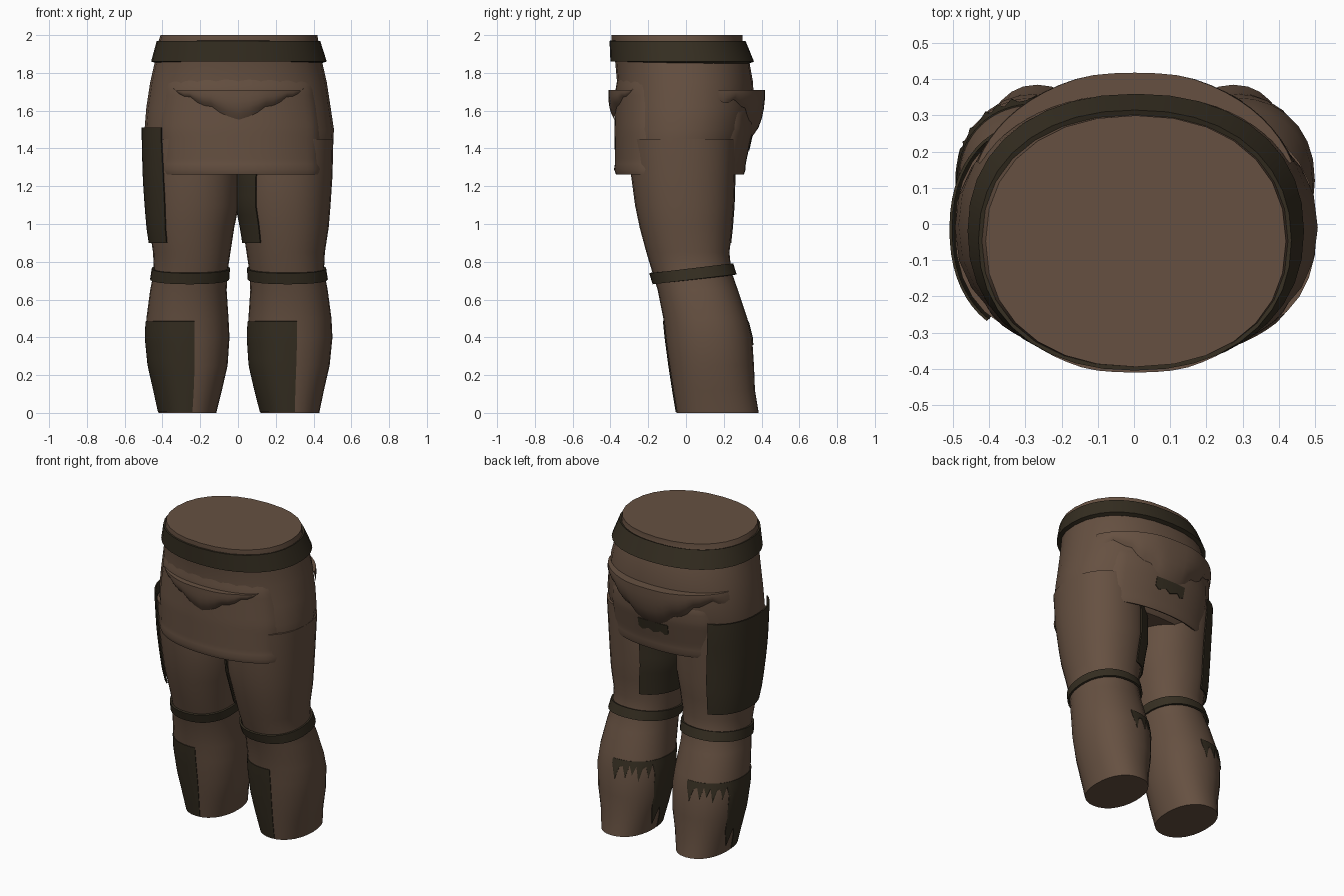
import bpy, math

if "Cube" in bpy.data.objects:
    bpy.data.objects.remove(bpy.data.objects["Cube"])

def material(name, rgb):
    m = bpy.data.materials.new(name)
    m.diffuse_color = (*rgb, 1)
    m.use_nodes = True
    m.node_tree.nodes["Principled BSDF"].inputs["Base Color"].default_value = m.diffuse_color
    return m

BROWN = material("brown cloth", (0.132, 0.081, 0.053))
DARK = material("dark leather", (0.036, 0.0275, 0.0155))

def section_at(sections, z):
    """Blend the (z, x0, x1, y0, y1) outlines at a height."""
    z = max(sections[-1][0], min(sections[0][0], z))
    for a, b in zip(sections, sections[1:]):
        if b[0] <= z <= a[0]:
            t = (a[0] - z) / (a[0] - b[0])
            return [p + (q - p) * t for p, q in zip(a[1:], b[1:])]

def point(sections, deg, z, offset=0, power=2.2):
    x0, x1, y0, y1 = section_at(sections, z)
    c, s = math.cos(math.radians(deg)), math.sin(math.radians(deg))
    ex = math.copysign(abs(c) ** (2 / power), c)
    ey = math.copysign(abs(s) ** (2 / power), s)
    return ((x0 + x1) / 2 + ((x1 - x0) / 2 + offset) * ex,
            (y0 + y1) / 2 + ((y1 - y0) / 2 + offset) * ey, z)

def finish(name, verts, faces, mat, thick=0, angle=40):
    me = bpy.data.meshes.new(name)
    me.from_pydata(verts, [], faces)
    me.materials.append(mat)
    ob = bpy.data.objects.new(name, me)
    bpy.context.collection.objects.link(ob)
    bpy.ops.object.select_all(action="DESELECT")
    ob.select_set(True)
    bpy.context.view_layer.objects.active = ob
    if thick:
        mod = ob.modifiers.new("thickness", "SOLIDIFY")
        mod.thickness, mod.offset = thick, -1
        bpy.ops.object.modifier_apply(modifier=mod.name)
    bpy.ops.object.shade_smooth_by_angle(angle=math.radians(angle))
    return ob

def loft(name, sections, mat, n=28):
    """Closed solid through all outlines."""
    verts = [point(sections, 360 * i / n, s[0]) for s in sections for i in range(n)]
    faces = [(r * n + i, (r + 1) * n + i, (r + 1) * n + (i + 1) % n, r * n + (i + 1) % n)
             for r in range(len(sections) - 1) for i in range(n)]
    last = (len(sections) - 1) * n
    faces += [tuple(range(n)), tuple(last + i for i in reversed(range(n)))]
    return finish(name, verts, faces, mat)

def shell(name, sections, a0, a1, top, bottom, mat, offset=0.0, thick=0.006,
          cols=20, rows=8, tilt=0, blend=0):
    """Cloth panel wrapped on the outlines; bottom may vary with angle.
    blend sinks the top and side edges into the body."""
    verts, faces = [], []
    ring = a1 - a0 == 360
    count = cols if ring else cols + 1
    for i in range(count):
        u = i / cols
        a = a0 + (a1 - a0) * u
        zb = bottom(i, a) if callable(bottom) else bottom
        for j in range(rows + 1):
            v = j / rows
            z = top + (zb - top) * v
            sink = blend * max(0, 1 - 8 * min(u, 1 - u), 1 - 5 * v)
            x, y, _ = point(sections, a, z, offset - sink)
            verts.append((x, y, z + tilt * y))
    w = rows + 1
    for i in range(cols):
        k, m = i * w, (i + 1) % count * w
        faces += [(k + j, k + j + 1, m + j + 1, m + j) for j in range(rows)]
    return finish(name, verts, faces, mat, thick)

# hips and waist
hips = [(2.0, -.41, .42, -.395, .30), (1.97, -.42, .425, -.395, .30),
        (1.86, -.44, .445, -.375, .335), (1.75, -.465, .47, -.365, .355),
        (1.62, -.485, .49, -.365, .36), (1.5, -.495, .508, -.365, .345),
        (1.38, -.49, .50, -.355, .31), (1.30, -.47, .48, -.33, .27),
        (1.268, -.45, .46, -.28, .24)]
loft("hips", hips, BROWN)

# legs, mirrored
leg = [(1.45, .03, .505, -.30, .27), (1.25, .0, .50, -.29, .26), (1.1, .0, .49, -.27, .255),
       (.98, .025, .48, -.245, .245), (.85, .045, .46, -.21, .23), (.75, .06, .455, -.18, .24),
       (.65, .065, .475, -.15, .275), (.5, .055, .495, -.12, .325), (.4, .05, .50, -.11, .35),
       (.25, .06, .485, -.09, .36), (.12, .09, .455, -.07, .365), (0, .12, .43, -.05, .385)]
legs = {"right": leg,
        "left": [(z, .01 - x1, .005 - x0, y0, y1) for z, x0, x1, y0, y1 in leg]}

def calf_bottom(i, a):
    """Hem of the calf plate: torn at the back, whole at the front."""
    if a > 185:
        return 0.005
    if a > 158:
        return (.10, .05, .16)[i % 3]
    return (.455, .36, .44, .45, .38, .46, .40)[i % 7]

for side, secs in legs.items():
    loft(side + "_leg", secs, BROWN)
    # knee strap, higher at the back
    shell(side + "_knee_strap", secs, 0, 360, .762, .702, DARK, .011, .012,
          cols=32, rows=1, tilt=.12)
    # thigh and calf plates sit on the same side of both legs
    shell(side + "_thigh_plate", secs, 108, 236, 1.51 if side == "left" else 1.3, .90,
          DARK, .015, .008)
    shell(side + "_calf_plate", secs, 85, 278, .485, calf_bottom, DARK, .004, .004,
          cols=36, rows=12)

# belt
belt = [(1.97, -.43, .435, -.405, .315), (1.86, -.46, .47, -.40, .36)]
shell("belt", belt, 0, 360, 1.97, 1.86, DARK, 0, .03, cols=36, rows=1)

# front and back skirt panels, blended into the hips
skirt = [(1.84, -.45, .455, -.38, .34), (1.7, -.475, .48, -.372, .365),
         (1.5, -.50, .51, -.378, .355), (1.32, -.485, .505, -.375, .315),
         (1.29, -.49, .51, -.38, .315), (1.262, -.48, .505, -.37, .305)]
shell("front_skirt", skirt, 205, 337, 1.82, 1.262, BROWN, .001, .012,
      cols=28, rows=20, blend=.025)
shell("back_skirt", skirt, 38, 142, 1.66, 1.262, BROWN, .001, .012,
      cols=24, rows=16, blend=.025)

# gathered folds over the skirt, front and back
def front_fold(i, a):
    t = abs(a - 270) / 42
    return 1.54 + .16 * t ** .8 + (.012 if i % 3 == 0 else 0)

def back_fold(i, a):
    t = abs(a - 90) / 62
    return 1.64 - .20 * max(0, 1 - t * 1.5) + (.02 if i % 3 == 0 else 0)

def fold(name, sign, half, bottom, depth, cols, spread):
    """Sagging strip with a flat open top that dies into the cloth at its ends."""
    verts, faces, rows = [], [], 5
    for i in range(cols + 1):
        u = 2 * i / cols - 1
        a = 90 * (2 - sign) + half * u
        zb = bottom(i, a)
        bulge = depth * min(1, spread * (1 - abs(u)))
        for j in range(rows + 2):
            t = max(0, (j - 1) / rows)
            z = 1.71 + (zb - 1.71) * t
            out = -.005 if j == 0 else bulge * (1 - t ** 3) + .003
            verts.append(point(skirt, a, z, out))
    w = rows + 2
    for i in range(cols):
        for j in range(w - 1):
            k = i * w + j
            faces.append((k, k + 1, k + w + 1, k + w))
    finish(name, verts, faces, BROWN)

fold("front_fold", -1, 44, front_fold, .035, 18, 1.4)
fold("back_fold", 1, 64, back_fold, .052, 24, 1.25)

# dark tear under the back fold
shell("back_tear", skirt, 80, 101, 1.465, lambda i, a: (1.41, 1.39, 1.40)[i % 3],
      DARK, .005, .004, cols=8, rows=2)
